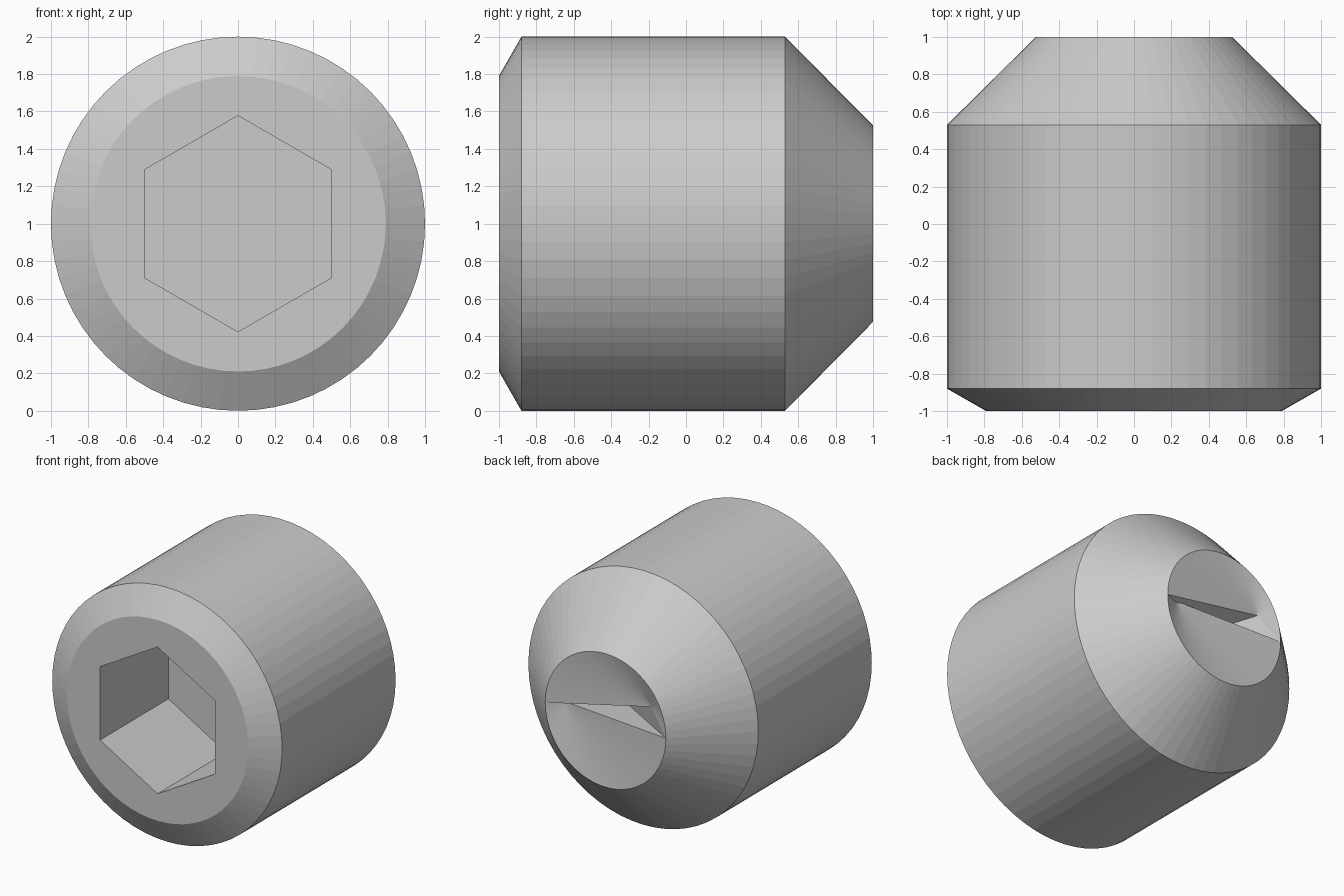
import bpy, bmesh, math

if "Cube" in bpy.data.objects:
    bpy.data.objects.remove(bpy.data.objects["Cube"])

SIDES = 64
bm = bmesh.new()


def ring(r, y, n=SIDES, turn=0.0):
    """Closed loop of vertices around the y axis at height z = 1."""
    return [bm.verts.new((r * math.cos(turn + i * math.tau / n), y,
                          1 + r * math.sin(turn + i * math.tau / n))) for i in range(n)]


def bridge(a, b):
    n = len(a)
    for i in range(n):
        j = (i + 1) % n
        bm.faces.new((a[i], a[j], b[j], b[i]))


def fan(points, tip):
    for a, b in zip(points, points[1:]):
        bm.faces.new((a, b, tip))


# Outer body: front chamfer, barrel, tapered point
profile = [(0.79, -1), (1.0, -0.88), (1.0, 0.53), (0.525, 1)]
rings = [ring(r, y) for r, y in profile]
for a, b in zip(rings, rings[1:]):
    bridge(a, b)

# Hexagonal socket with a flat floor
hex_r = 0.5 / math.cos(math.pi / 6)
mouth = ring(hex_r, -1, 6, math.pi / 6)
floor = ring(hex_r, -0.15, 6, math.pi / 6)
bridge(mouth, floor)
bm.faces.new(floor)

# Front face around the socket
edges = [bm.edges.get((loop[i], loop[i - 1])) for loop in (rings[0], mouth)
         for i in range(len(loop))]
bmesh.ops.triangle_fill(bm, edges=edges, use_beauty=True, normal=(0, -1, 0))

# Rear cup: two shallow half fans with a slit running down to the deep centre
rim = rings[-1]
half = SIDES // 2
upper = bm.verts.new((-0.36, 0.94, 1.18))
lower = bm.verts.new((0.39, 0.94, 1.02))
centre = bm.verts.new((0, 0.70, 1))
fan(rim[:half + 1], upper)
fan(rim[half:] + rim[:1], lower)
fan([rim[0], upper, rim[half], lower, rim[0]], centre)

bmesh.ops.recalc_face_normals(bm, faces=bm.faces)
mesh = bpy.data.meshes.new("set_screw")
bm.to_mesh(mesh)
bm.free()

# Single plain grey
grey = bpy.data.materials.new("plain_grey")
grey.diffuse_color = (0.6, 0.6, 0.6, 1)
grey.use_nodes = True
grey.node_tree.nodes["Principled BSDF"].inputs["Base Color"].default_value = grey.diffuse_color
mesh.materials.append(grey)
bpy.context.collection.objects.link(bpy.data.objects.new("set_screw", mesh))
